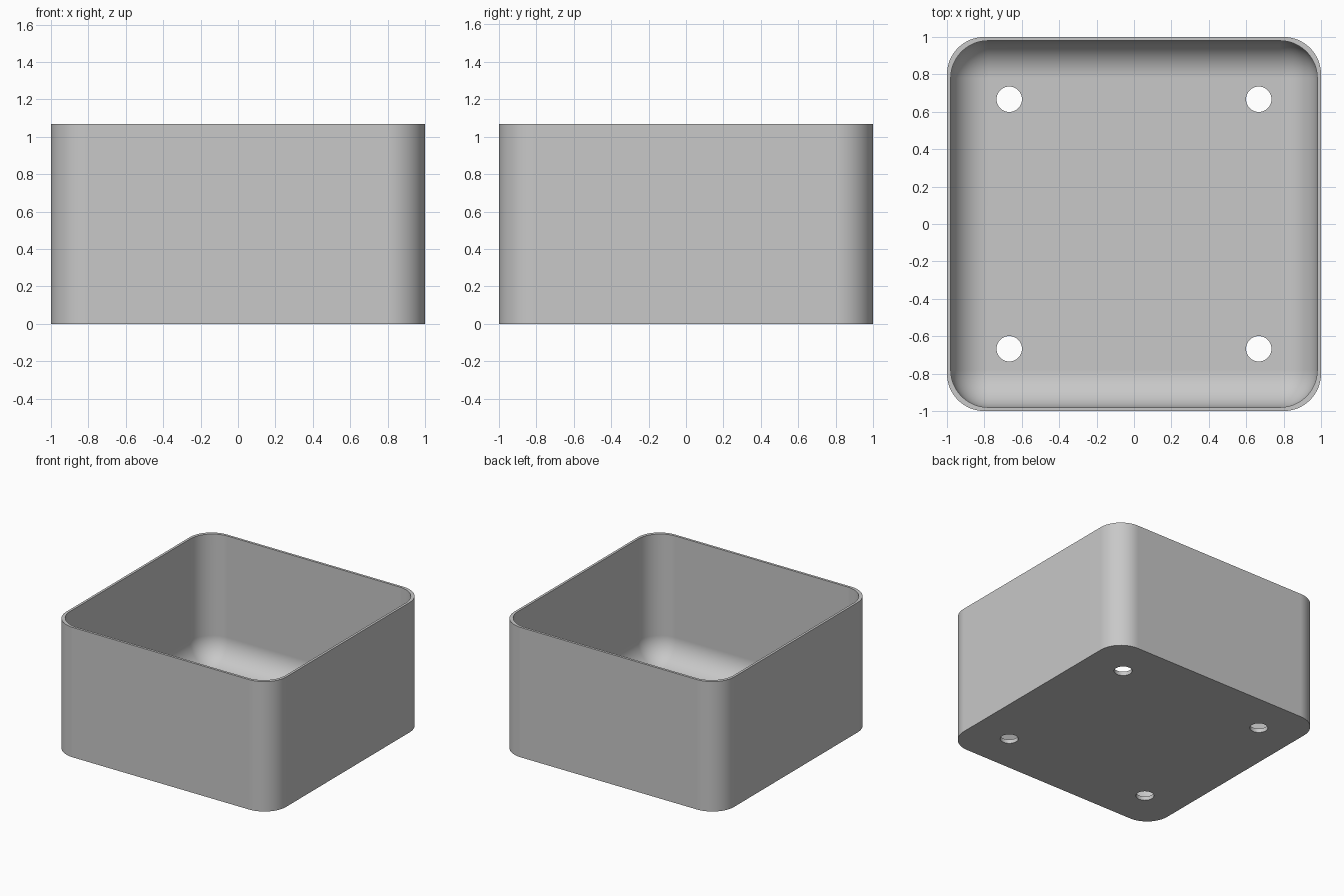
import bpy, bmesh, math

cube = bpy.data.objects.get("Cube")
if cube:
    bpy.data.objects.remove(cube, do_unlink=True)

HEIGHT, WALL, FLOOR, RADIUS = 1.067, 0.02, 0.033, 0.2
CORNER_STEPS, FILLET_STEPS = 16, 16
HOLE_POS, HOLE_RADIUS = 0.667, 0.068

grey = bpy.data.materials.new("light_grey")
grey.use_nodes = True
grey.diffuse_color = (0.58, 0.58, 0.58, 1)
grey.node_tree.nodes["Principled BSDF"].inputs["Base Color"].default_value = grey.diffuse_color


def ring(bm, half, radius, z):
    """Rounded square loop of vertices."""
    verts = []
    for corner, (sx, sy) in enumerate([(1, 1), (-1, 1), (-1, -1), (1, -1)]):
        for i in range(CORNER_STEPS + 1):
            a = (corner + i / CORNER_STEPS) * math.pi / 2
            verts.append(bm.verts.new((sx * (half - radius) + radius * math.cos(a),
                                       sy * (half - radius) + radius * math.sin(a), z)))
    return verts


# Tray shell: outer wall, rim, inner wall and rounded inner floor edge
bm = bmesh.new()
inner = 1 - WALL
rings = [ring(bm, 1, RADIUS, 0), ring(bm, 1, RADIUS, HEIGHT), ring(bm, inner, RADIUS, HEIGHT)]
for i in range(FILLET_STEPS + 1):
    a = i / FILLET_STEPS * math.pi / 2
    r = RADIUS * math.cos(a)
    rings.append(ring(bm, inner - RADIUS + r, r, FLOOR + RADIUS * (1 - math.sin(a))))
for low, high in zip(rings, rings[1:]):
    n = len(low)
    for i in range(n):
        j = (i + 1) % n
        bm.faces.new((low[i], low[j], high[j], high[i]))
bm.faces.new(rings[0][::-1])
bm.faces.new(rings[-1])
bmesh.ops.remove_doubles(bm, verts=bm.verts, dist=1e-5)
bmesh.ops.recalc_face_normals(bm, faces=bm.faces)
mesh = bpy.data.meshes.new("tray")
bm.to_mesh(mesh)
bm.free()
mesh.materials.append(grey)
tray = bpy.data.objects.new("tray", mesh)
bpy.context.collection.objects.link(tray)

# Four drain holes through the floor
bm = bmesh.new()
for sx in (-1, 1):
    for sy in (-1, 1):
        made = bmesh.ops.create_cone(bm, cap_ends=True, segments=48, radius1=HOLE_RADIUS,
                                     radius2=HOLE_RADIUS, depth=0.4)
        bmesh.ops.translate(bm, verts=made["verts"], vec=(sx * HOLE_POS, sy * HOLE_POS, 0))
cut_mesh = bpy.data.meshes.new("hole_cutter")
bm.to_mesh(cut_mesh)
bm.free()
cut_mesh.materials.append(grey)
cutter = bpy.data.objects.new("hole_cutter", cut_mesh)
bpy.context.collection.objects.link(cutter)
cutter.hide_render = True

bpy.ops.object.select_all(action="DESELECT")
tray.select_set(True)
bpy.context.view_layer.objects.active = tray
cut = tray.modifiers.new("drain_holes", "BOOLEAN")
cut.operation = "DIFFERENCE"
cut.solver = "EXACT"
cut.object = cutter
bpy.ops.object.modifier_apply(modifier=cut.name)
bpy.data.objects.remove(cutter, do_unlink=True)

# Smooth curves, crisp rim and flat walls
bpy.ops.object.shade_smooth_by_angle(angle=math.radians(35))
flat = tray.modifiers.new("flat_walls", "WEIGHTED_NORMAL")
flat.keep_sharp = True
